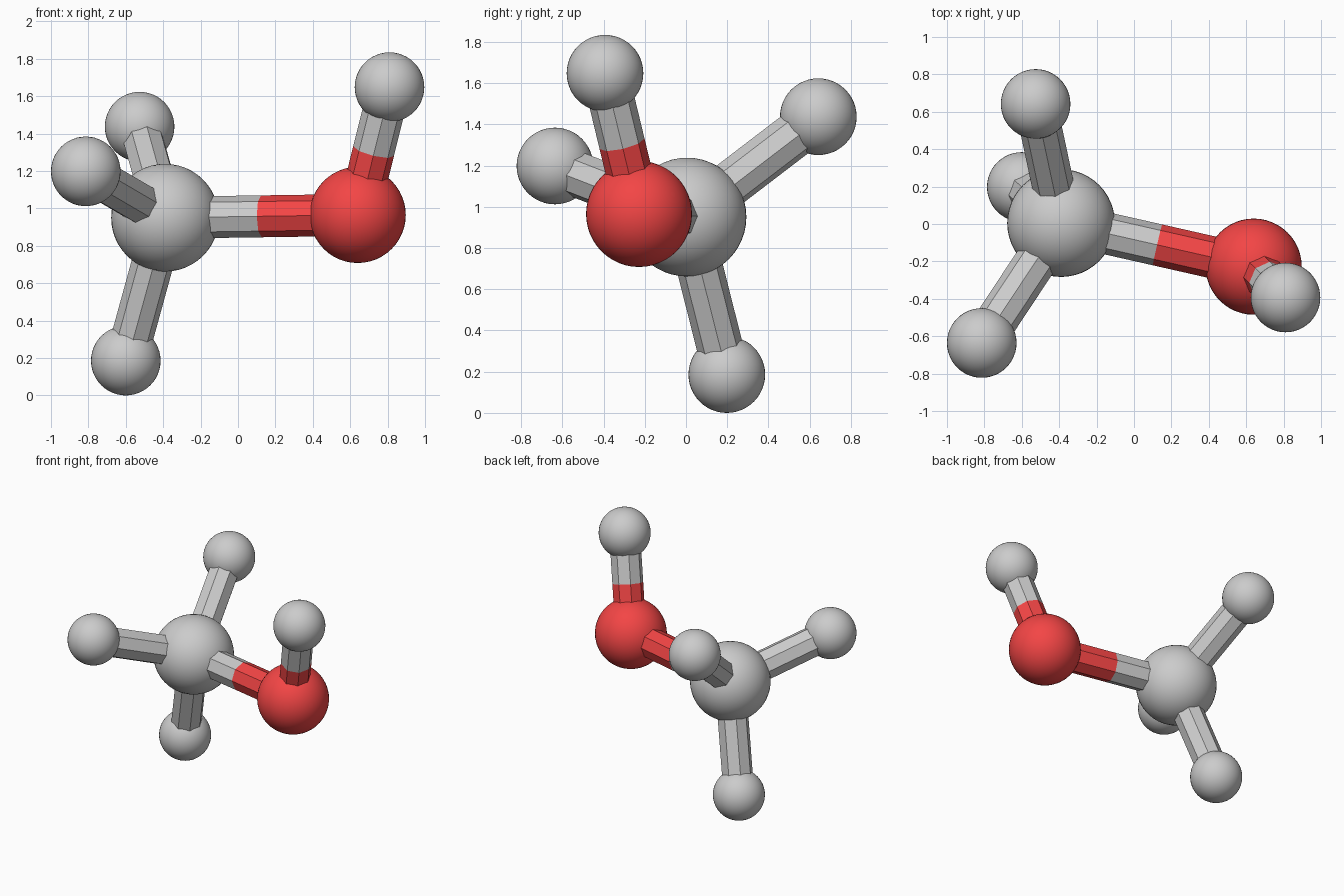
import bpy
from mathutils import Vector

if "Cube" in bpy.data.objects:
    bpy.data.objects.remove(bpy.data.objects["Cube"])

red = bpy.data.materials.new("red")
red.diffuse_color = (0.9, 0.06, 0.06, 1)
red.use_nodes = True
red.node_tree.nodes["Principled BSDF"].inputs["Base Color"].default_value = red.diffuse_color

BOND_RADIUS = 0.112
BOND_SIDES = 8

# name: (centre, radius, material)
atoms = {
    "carbon": (Vector((-0.39, 0.005, 0.95)), 0.288, None),
    "oxygen": (Vector((0.64, -0.228, 0.965)), 0.257, red),
    "hydrogen_hydroxyl": (Vector((0.81, -0.393, 1.648)), 0.186, None),
    "hydrogen_back": (Vector((-0.526, 0.642, 1.437)), 0.186, None),
    "hydrogen_front": (Vector((-0.814, -0.636, 1.198)), 0.186, None),
    "hydrogen_bottom": (Vector((-0.60, 0.198, 0.186)), 0.186, None),
}
bonds = [("carbon", "oxygen"), ("oxygen", "hydrogen_hydroxyl"),
         ("carbon", "hydrogen_back"), ("carbon", "hydrogen_front"),
         ("carbon", "hydrogen_bottom")]


def finish(name, mat):
    ob = bpy.context.object
    ob.name = name
    if mat:
        ob.data.materials.append(mat)
    return ob


# half bond: faceted rod from an atom's centre to the bond midpoint
def half_bond(start, end):
    a, b = atoms[start][0], atoms[end][0]
    mid = (a + b) / 2
    d = mid - a
    bpy.ops.mesh.primitive_cylinder_add(
        vertices=BOND_SIDES, radius=BOND_RADIUS, depth=d.length,
        location=(a + mid) / 2, rotation=d.to_track_quat('Z', 'Y').to_euler())
    finish(f"bond_{start}_to_{end}", atoms[start][2])


# smooth atom balls
for name, (centre, radius, mat) in atoms.items():
    bpy.ops.mesh.primitive_uv_sphere_add(segments=48, ring_count=24,
                                         radius=radius, location=centre)
    bpy.ops.object.shade_smooth()
    finish(name, mat)

# each bond is two halves, coloured like their atoms
for a, b in bonds:
    half_bond(a, b)
    half_bond(b, a)
